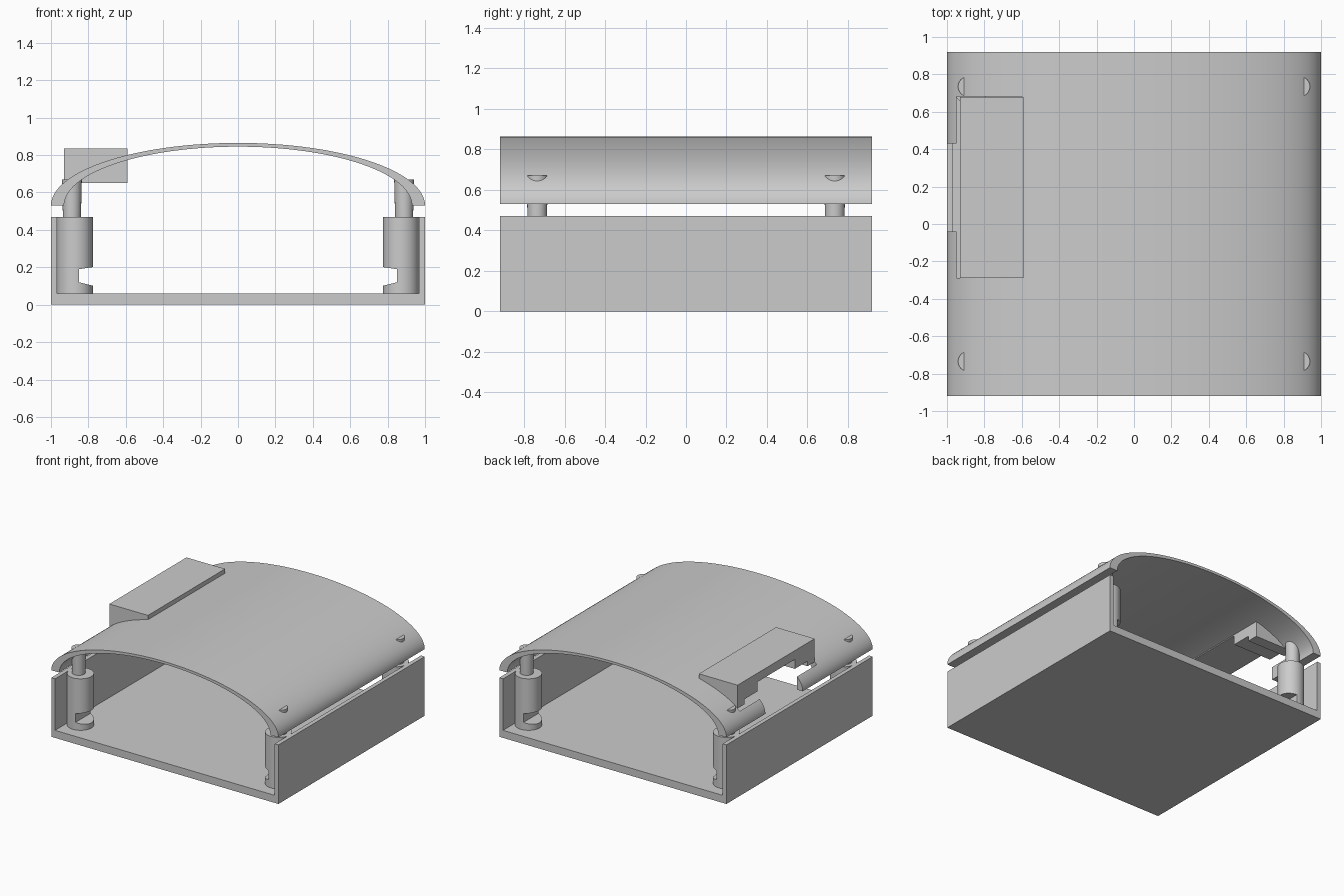
import bpy, bmesh, math
from mathutils import Vector

if "Cube" in bpy.data.objects:
    bpy.data.objects.remove(bpy.data.objects["Cube"], do_unlink=True)

grey = bpy.data.materials.new("plain grey")
grey.use_nodes = True
colour = (0.6, 0.6, 0.6, 1)
grey.diffuse_color = colour
grey.node_tree.nodes["Principled BSDF"].inputs["Base Color"].default_value = colour


def finish(name, bm):
    bmesh.ops.recalc_face_normals(bm, faces=bm.faces)
    mesh = bpy.data.meshes.new(name)
    bm.to_mesh(mesh)
    bm.free()
    mesh.materials.append(grey)
    obj = bpy.data.objects.new(name, mesh)
    bpy.context.collection.objects.link(obj)
    return obj


def prism(name, profile, axis, start, end):
    """Extrude a closed profile along x or y; profile is (y, z) or (x, z)."""
    bm = bmesh.new()
    place = (lambda a, b: (start, a, b)) if axis == "x" else (lambda a, b: (a, start, b))
    face = bm.faces.new([bm.verts.new(place(a, b)) for a, b in profile])
    moved = bmesh.ops.extrude_face_region(bm, geom=[face])["geom"]
    shift = Vector((end - start, 0, 0) if axis == "x" else (0, end - start, 0))
    bmesh.ops.translate(bm, vec=shift, verts=[v for v in moved if isinstance(v, bmesh.types.BMVert)])
    return finish(name, bm)


def box(name, x0, x1, y0, y1, z0, z1):
    return prism(name, [(x0, z0), (x1, z0), (x1, z1), (x0, z1)], "y", y0, y1)


def cylinder(name, x, y, z0, z1, r0, r1):
    bm = bmesh.new()
    bmesh.ops.create_cone(bm, cap_ends=True, segments=40, radius1=r0, radius2=r1, depth=z1 - z0)
    bmesh.ops.translate(bm, vec=(x, y, (z0 + z1) / 2), verts=bm.verts)
    return finish(name, bm)


def cut(obj, cutter):
    """Subtract the cutter, bake the result and drop the cutter."""
    cutter.hide_render = True
    mod = obj.modifiers.new("cut", "BOOLEAN")
    mod.operation = "DIFFERENCE"
    mod.solver = "EXACT"
    mod.object = cutter
    bpy.context.view_layer.update()
    baked = bpy.data.meshes.new_from_object(obj.evaluated_get(bpy.context.evaluated_depsgraph_get()))
    obj.modifiers.clear()
    obj.data = baked
    bpy.data.objects.remove(cutter, do_unlink=True)


def smooth(obj):
    bpy.ops.object.select_all(action="DESELECT")
    obj.select_set(True)
    bpy.context.view_layer.objects.active = obj
    bpy.ops.object.shade_smooth_by_angle(angle=math.radians(30))


DEPTH = 0.92
RIM = 0.53

# Open-ended tray
tray = [(-1, 0), (1, 0), (1, 0.47), (0.967, 0.47), (0.967, 0.06),
        (-0.967, 0.06), (-0.967, 0.47), (-1, 0.47)]
prism("tray", tray, "y", -DEPTH, DEPTH)


# Arched lid between two half ellipses
def arc(width, height, steps=64):
    return [(width * math.cos(math.pi * i / steps), RIM + height * math.sin(math.pi * i / steps))
            for i in range(steps + 1)]


lid = prism("arched_lid", arc(1, 0.335) + arc(0.93, 0.315)[::-1], "y", -DEPTH, DEPTH)
cut(lid, box("housing_cutter", -0.95, -0.6, -0.288, 0.682, 0.45, 0.95))
cut(lid, box("port_cutter", -1.1, -0.7, -0.04, 0.43, 0.45, 0.95))
smooth(lid)

# Port housing: flat top with stepped lugs at both ends
lower, step, under, top = 0.65, 0.69, 0.765, 0.835
housing = [(-0.29, lower), (-0.2, lower), (-0.2, step), (-0.04, step), (-0.04, under),
           (0.43, under), (0.43, step), (0.59, step), (0.59, lower), (0.68, lower),
           (0.68, top), (-0.29, top)]
prism("port_housing", housing, "x", -0.93, -0.59)

# Corner bosses with a flared slot, and the pins that carry the lid
for side, x_name in ((-1, "right"), (1, "left")):
    for end, y_name in ((-1, "front"), (1, "back")):
        y = end * 0.735
        boss = cylinder(f"{y_name}_{x_name}_boss", side * 0.872, y, 0.055, 0.47, 0.097, 0.097)
        slot = [(side * 0.85, 0.12), (side * 0.75, 0.095),
                (side * 0.75, 0.205), (side * 0.85, 0.19)]
        cut(boss, prism("slot_cutter", slot, "y", y - 0.15, y + 0.15))
        smooth(boss)
        smooth(cylinder(f"{y_name}_{x_name}_pin", side * 0.888, y, 0.42, 0.67, 0.047, 0.053))
